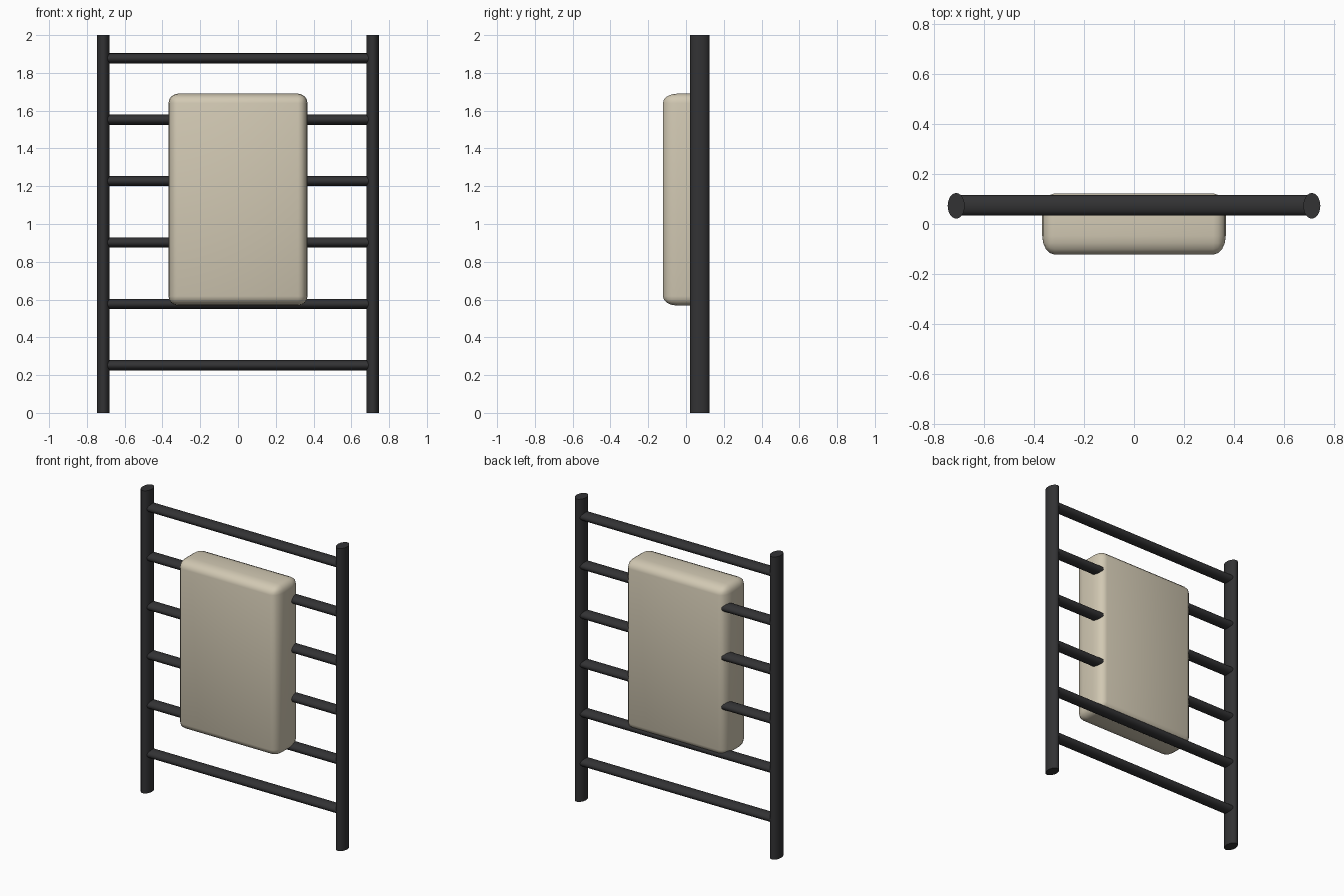
import bpy, math

if "Cube" in bpy.data.objects:
    bpy.data.objects.remove(bpy.data.objects["Cube"], do_unlink=True)


def material(name, color):
    m = bpy.data.materials.new(name)
    m.use_nodes = True
    m.diffuse_color = color
    m.node_tree.nodes["Principled BSDF"].inputs["Base Color"].default_value = color
    return m


charcoal = material("charcoal metal", (0.032, 0.032, 0.034, 1))
beige = material("beige padding", (0.64, 0.58, 0.45, 1))

DEPTH = 1.5       # all sections are deeper than wide
BAR_Y = 0.073
POST_X = 0.713


def tube(name, radius, length, location, sideways=False):
    """Oval bar, upright or running along x."""
    bpy.ops.mesh.primitive_cylinder_add(vertices=32, radius=radius, depth=length)
    ob = bpy.context.object
    ob.name = name
    if sideways:
        ob.rotation_euler.y = math.pi / 2
        bpy.ops.object.transform_apply(location=False, rotation=True, scale=False)
    ob.scale.y = DEPTH
    ob.location = location
    bpy.ops.object.transform_apply(location=False, rotation=False, scale=True)
    bpy.ops.object.shade_smooth_by_angle(angle=math.radians(40))
    ob.data.materials.append(charcoal)
    return ob


# Side posts
for side, sign in (("left", 1), ("right", -1)):
    tube(side + "_post", 0.034, 2, (sign * POST_X, BAR_Y, 1))

# Rungs
for i in range(6):
    tube("rung_%d" % (i + 1), 0.027, 2 * 0.695, (0, BAR_Y + 0.002, 0.252 + i * 0.325), True)

# Cushion: bevelled before the depth is stretched
bpy.ops.mesh.primitive_cube_add(size=1)
pad = bpy.context.object
pad.name = "back_cushion"
pad.scale = (0.736, 0.245 / DEPTH, 1.122)
bpy.ops.object.transform_apply(location=False, rotation=False, scale=True)
bevel = pad.modifiers.new("rounded edges", "BEVEL")
bevel.width = 0.05
bevel.segments = 4
bpy.ops.object.modifier_apply(modifier=bevel.name)
pad.scale.y = DEPTH
pad.location = (0, 0, 1.129)
bpy.ops.object.transform_apply(location=False, rotation=False, scale=True)
bpy.ops.object.shade_smooth()
pad.data.materials.append(beige)
